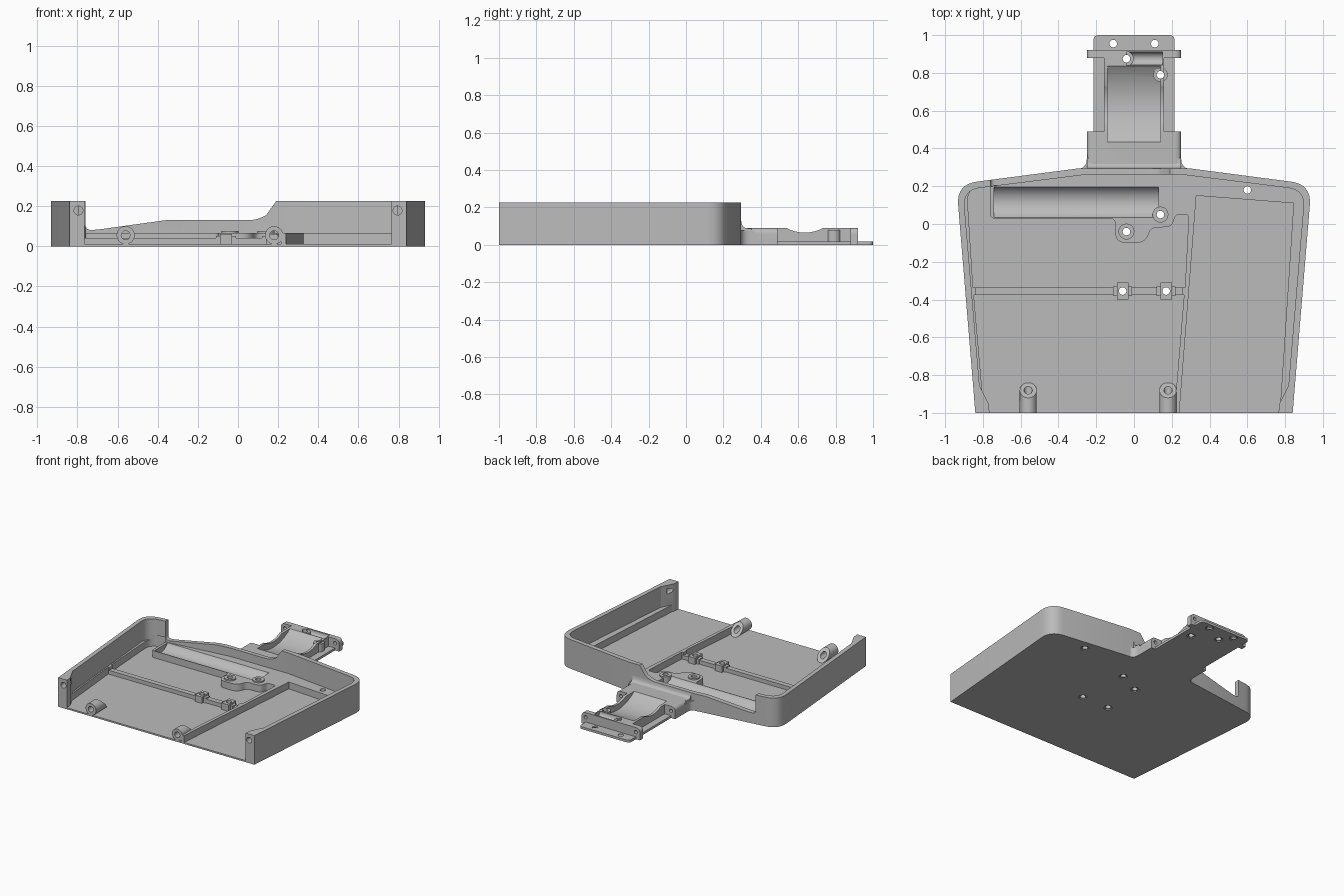
import bpy, bmesh, math
from mathutils import Vector

if "Cube" in bpy.data.objects:
    bpy.data.objects.remove(bpy.data.objects["Cube"])

grey = bpy.data.materials.new("plain grey")
grey.use_nodes = True
grey.diffuse_color = (0.5, 0.5, 0.5, 1)
grey.node_tree.nodes["Principled BSDF"].inputs["Base Color"].default_value = (0.5, 0.5, 0.5, 1)

parts, cutters = [], []
AXES = {"x": lambda u, v, w: (w, u, v), "y": lambda u, v, w: (u, w, v), "z": lambda u, v, w: (u, v, w)}


def rounded(points, steps=8):
    """Round every corner that carries a third value, the tangent length."""
    out = []
    for i, p in enumerate(points):
        c = Vector(p[:2])
        if len(p) < 3:
            out.append(c)
            continue
        a = c + (Vector(points[i - 1][:2]) - c).normalized() * p[2]
        b = c + (Vector(points[(i + 1) % len(points)][:2]) - c).normalized() * p[2]
        for k in range(steps + 1):
            t = k / steps
            out.append(a * (1 - t) ** 2 + c * 2 * t * (1 - t) + b * t * t)
    return out


def prism(name, points, lo, hi, axis="z", cutter=False):
    """Extrude a flat outline along one axis."""
    bm = bmesh.new()
    place = AXES[axis]
    outline = rounded(points)
    low = [bm.verts.new(place(p[0], p[1], lo)) for p in outline]
    high = [bm.verts.new(place(p[0], p[1], hi)) for p in outline]
    bm.faces.new(low)
    bm.faces.new(high)
    for i in range(len(low)):
        j = (i + 1) % len(low)
        bm.faces.new((low[i], low[j], high[j], high[i]))
    bmesh.ops.recalc_face_normals(bm, faces=bm.faces)
    mesh = bpy.data.meshes.new(name)
    bm.to_mesh(mesh)
    bm.free()
    obj = bpy.data.objects.new(name, mesh)
    bpy.context.collection.objects.link(obj)
    mesh.materials.append(grey)
    obj.hide_render = cutter
    (cutters if cutter else parts).append(obj)
    return obj


def rod(name, u, v, r, lo, hi, axis="z", cutter=False, sides=28):
    ring = [(u + r * math.cos(math.tau * k / sides), v + r * math.sin(math.tau * k / sides)) for k in range(sides)]
    return prism(name, ring, lo, hi, axis, cutter)


def box(name, x0, x1, y0, y1, z0, z1, cutter=False):
    return prism(name, [(x0, y0), (x1, y0), (x1, y1), (x0, y1)], z0, z1, "z", cutter)


def cut(obj, tools):
    bpy.context.view_layer.objects.active = obj
    for tool in tools:
        mod = obj.modifiers.new("cut", "BOOLEAN")
        mod.operation = "DIFFERENCE"
        mod.solver = "EXACT"
        mod.object = tool
        bpy.ops.object.modifier_apply(modifier=mod.name)


def mirrored(half):
    return half + [(-p[0],) + tuple(p[1:]) for p in reversed(half)]


# Tray body: solid outline, then hollowed
tray = prism("tray", mirrored([(0.84, -1), (0.94, 0.21, 0.11), (0.29, 0.295)]), 0, 0.225)
cavity = prism("cavity_cutter", mirrored([(0.797, -1.1), (0.905, 0.18, 0.09), (0.25, 0.262)]), 0.065, 0.3, cutter=True)
upper_pocket = prism("upper_pocket_cutter", [
    (-0.852, -0.335), (0.27, -0.335), (0.29, 0.05, 0.02), (0.22, 0.05, 0.02), (0.2, -0.015, 0.03),
    (0.09, -0.02, 0.03), (0.06, -0.1, 0.05), (-0.1, -0.1, 0.06), (-0.1, 0.03, 0.03),
    (-0.76, 0.03, 0.02), (-0.76, 0.215, 0.01), (-0.885, 0.185, 0.07)], 0.012, 0.1, cutter=True)
lower_pocket = prism("lower_pocket_cutter", [
    (-0.848, -0.375), (0.265, -0.375), (0.205, -1.1), (-0.785, -1.1)], 0.012, 0.1, cutter=True)
side_pocket = prism("side_pocket_cutter", [
    (0.33, 0.15), (0.845, 0.11), (0.765, -1.1), (0.232, -1.1)], 0.012, 0.1, cutter=True)
rib_top = box("rib_top_cutter", -0.84, 0.255, -0.4, -0.31, 0.042, 0.1, True)
trough = rod("trough_cutter", 0.115, 0.115, 0.095, -0.74, 0.13, "x", True)
wall_dip = prism("wall_dip_cutter", [
    (-0.76, 0.3), (-0.76, 0.08, 0.03), (-0.7, 0.083), (-0.36, 0.13), (0.09, 0.13, 0.04),
    (0.14, 0.155), (0.19, 0.225), (0.19, 0.3)], -1.1, 0.5, "y", True)

# Vertical screw holes with a wider recess underneath
tray_spots = [(0.6, 0.18), (-0.04, -0.04), (0.14, 0.05), (-0.06, -0.355), (0.17, -0.355)]
neck_spots = [(-0.04, 0.875), (0.14, 0.79), (-0.11, 0.955), (0.11, 0.955)]


def screw_cutters(spots):
    out = []
    for x, y in spots:
        out.append(rod("hole_cutter", x, y, 0.02, -0.1, 0.3, cutter=True))
        out.append(rod("recess_cutter", x, y, 0.03, -0.1, 0.006, cutter=True))
    return out


tray_holes, neck_holes = screw_cutters(tray_spots), screw_cutters(neck_spots)
cut(tray, [cavity, upper_pocket, lower_pocket, side_pocket, rib_top, trough, wall_dip] + tray_holes)

# Screw bosses on the shelf and blocks on the rib
for x, y in tray_spots[1:3]:
    cut(rod("shelf_boss", x, y, 0.042, 0.008, 0.075), tray_holes)
for x, y in tray_spots[3:]:
    cut(box("rib_block", x - 0.05, x + 0.05, y - 0.025, y + 0.025, 0.008, 0.05), tray_holes)
    cut(box("rib_post", x - 0.03, x + 0.03, y - 0.045, y + 0.045, 0.008, 0.062), tray_holes)

# Front tubes with sloping rear ends
for x in (-0.56, 0.18):
    tube = rod("front_tube", x, 0.055, 0.045, -1, -0.88, "y")
    for v in tube.data.vertices:
        if v.co.y > -0.95:
            v.co.y -= (v.co.z - 0.055) * 0.9
    bore = rod("bore_cutter", x, 0.055, 0.022, -1.1, -0.7, "y", True)
    cut(tube, [bore])

# Front corner posts with screw bores
for s in (-1, 1):
    post = prism("corner_post", [(s * 0.838, -1), (s * 0.765, -1), (s * 0.77, -0.95), (s * 0.815, -0.86),
                                 (s * 0.842, -0.86)], 0.008, 0.225)
    bore = rod("bore_cutter", s * 0.795, 0.178, 0.022, -1.1, -0.9, "y", True)
    cut(post, [bore])
    cut(tray, [bore])

# Neck: base plate, collar, flares, saddle block, crossbar
plate = prism("neck_plate", mirrored([(0.215, 0.28), (0.215, 1.0, 0.03)]), 0, 0.018)
shoulder = [(-0.25, 0), (0.25, 0), (0.25, 0.09, 0.035), (-0.25, 0.09, 0.035)]
collar = prism("neck_collar", shoulder, 0.27, 0.49, "y")
crossbar = prism("crossbar", shoulder, 0.88, 0.92, "y")
saddle = box("saddle_block", -0.16, 0.16, 0.47, 0.9, 0, 0.09)
for s in (-1, 1):
    prism("neck_flare", [(s * 0.22, 0.27), (s * 0.36, 0.27), (s * 0.36, 0.285), (s * 0.25, 0.295, 0.05),
                         (s * 0.25, 0.37), (s * 0.22, 0.37)], 0, 0.075)
prism("neck_ramp", [(0.28, 0.05), (0.28, 0.13), (0.295, 0.13), (0.302, 0.088, 0.03), (0.35, 0.088),
                    (0.35, 0.05)], -0.25, 0.25, "x")

channel = rod("channel_cutter", 0.635, 0.358, 0.335, -0.14, 0.14, "x", True, 72)
rail_dip = rod("rail_dip_cutter", 0.635, 0.275, 0.21, -0.3, 0.3, "x", True, 56)
slot = rod("slot_cutter", 0.875, 0.085, 0.035, -0.04, 0.15, "x", True)
pins = [rod("pin_cutter", s * 0.215, 0.055, 0.013, 0.44, 1.1, "y", True) for s in (-1, 1)]
cut(collar, [channel] + pins)
cut(saddle, [channel, rail_dip, slot] + neck_holes)
cut(crossbar, [slot] + pins + neck_holes)
cut(plate, neck_holes)
for x, y in neck_spots[:2]:
    cut(rod("neck_boss", x, y, 0.038, 0.008, 0.08), neck_holes)

# Remove helpers and smooth the curved faces
for c in cutters:
    bpy.data.objects.remove(c)
bpy.ops.object.select_all(action="DESELECT")
for p in parts:
    p.select_set(True)
bpy.context.view_layer.objects.active = tray
bpy.ops.object.shade_smooth_by_angle(angle=math.radians(30))
